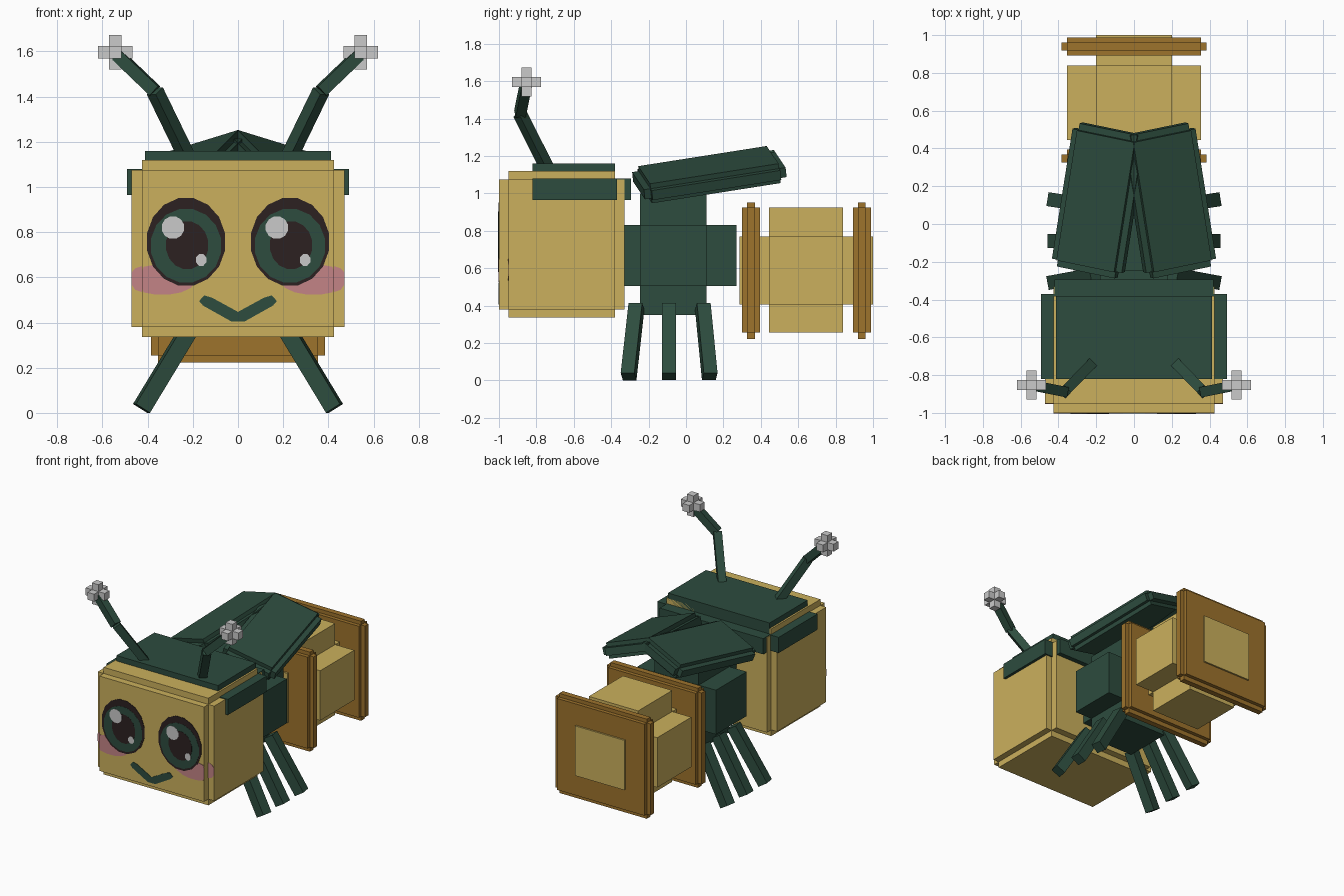
import bpy, bmesh, math
from mathutils import Matrix, Vector

if "Cube" in bpy.data.objects:
    bpy.data.objects.remove(bpy.data.objects["Cube"], do_unlink=True)


def material(name, rgb):
    lin = [(c / 255 / 12.92 if c < 11 else ((c / 255 + 0.055) / 1.055) ** 2.4) for c in rgb] + [1]
    m = bpy.data.materials.new(name)
    m.use_nodes = True
    m.diffuse_color = lin
    m.node_tree.nodes["Principled BSDF"].inputs["Base Color"].default_value = lin
    return m


YELLOW = material("honey yellow", (203, 176, 93))
GREEN = material("dark green", (45, 76, 62))
BROWN = material("wood brown", (157, 115, 44))
WHITE = material("pale grey", (202, 202, 202))
BLACK = material("near black", (44, 33, 33))
PINK = material("blush pink", (195, 132, 134))


def finish(name, bm, mat):
    bmesh.ops.recalc_face_normals(bm, faces=bm.faces)
    me = bpy.data.meshes.new(name)
    bm.to_mesh(me)
    bm.free()
    me.materials.append(mat)
    ob = bpy.data.objects.new(name, me)
    bpy.context.collection.objects.link(ob)
    return ob


def boxes(name, mat, ranges, matrix=Matrix()):
    """One object from boxes given as (half_x, y0, y1, z0, z1)."""
    bm = bmesh.new()
    for hx, y0, y1, z0, z1 in ranges:
        place = (matrix @ Matrix.Translation((0, (y0 + y1) / 2, (z0 + z1) / 2))
                 @ Matrix.Diagonal((2 * hx, y1 - y0, z1 - z0, 1)))
        bmesh.ops.create_cube(bm, size=1, matrix=place)
    return finish(name, bm, mat)


def bars(name, mat, points, thick):
    """Square bars along a path."""
    bm = bmesh.new()
    for a, b in zip(points, points[1:]):
        a, b = Vector(a), Vector(b)
        rot = (b - a).to_track_quat('Z', 'Y').to_matrix().to_4x4()
        bmesh.ops.create_cube(bm, size=1, matrix=Matrix.Translation((a + b) / 2) @ rot
                              @ Matrix.Diagonal((thick, thick, (b - a).length, 1)))
    return finish(name, bm, mat)


def plate(name, mat, pts, y, depth=0.004):
    """Thin plate facing the front, from an outline in x and z."""
    bm = bmesh.new()
    face = bm.faces.new([bm.verts.new((x, y, z)) for x, z in pts])
    ext = bmesh.ops.extrude_face_region(bm, geom=[face])
    for v in ext["geom"]:
        if isinstance(v, bmesh.types.BMVert):
            v.co.y += depth
    return finish(name, bm, mat)


def oval(cx, cz, rx, rz, n=16):
    return [(cx + rx * math.cos((i + 0.5) * math.tau / n),
             cz + rz * math.sin((i + 0.5) * math.tau / n)) for i in range(n)]


# Head: a cube with stepped edges
boxes("head", YELLOW, [(0.425, -1.0, -0.33, 0.38, 1.075),
                       (0.472, -0.95, -0.38, 0.38, 1.075),
                       (0.425, -0.95, -0.38, 0.335, 1.12)])
# Cap over the top, sides and back of the head
boxes("head_cap", GREEN, [(0.412, -0.82, -0.38, 1.08, 1.16),
                          (0.492, -0.82, -0.37, 0.965, 1.08),
                          (0.42, -0.82, -0.295, 0.965, 1.08)])

# Face: eyes share the same highlight side
for side, s in (("right", -1), ("left", 1)):
    cx = 0.23 * s
    plate(side + "_eye_rim", BLACK, oval(cx, 0.757, 0.176, 0.197), -1.003)
    plate(side + "_iris", GREEN, oval(cx, 0.74, 0.158, 0.165), -1.004)
    plate(side + "_pupil", BLACK, oval(cx + 0.005, 0.742, 0.095, 0.107), -1.005)
    plate(side + "_eye_glint_large", WHITE, oval(cx - 0.058, 0.82, 0.051, 0.051, 12), -1.006)
    plate(side + "_eye_glint_small", WHITE, oval(cx + 0.067, 0.677, 0.025, 0.028, 8), -1.006)
    blush = [(s * min(x, 0.425), z) for x, z in oval(0.335, 0.59, 0.15, 0.068)]
    plate(side + "_blush", PINK, blush, -1.002)
    plate(side + "_blush_edge", PINK,
          [(s * x, z) for x, z in ((0.425, 0.535), (0.455, 0.545), (0.472, 0.57),
                                   (0.472, 0.62), (0.455, 0.64), (0.425, 0.65))], -0.952)
plate("mouth", GREEN, [(-0.15, 0.52), (-0.115, 0.51), (0, 0.447), (0.115, 0.51), (0.15, 0.52),
                       (0.172, 0.495), (0.155, 0.475), (0.03, 0.405), (-0.03, 0.405),
                       (-0.155, 0.475), (-0.172, 0.495)], -1.003)

# Middle body: three crossing blocks
boxes("thorax", GREEN, [(0.18, -0.245, 0.11, 0.35, 1.0),
                        (0.18, -0.33, 0.27, 0.505, 0.83),
                        (0.32, -0.245, 0.11, 0.505, 0.83)])

# Rear body: core, crossing blocks and two stepped end plates
boxes("abdomen", YELLOW, [(0.2, 0.285, 1.0, 0.405, 0.77),
                          (0.2, 0.445, 0.84, 0.255, 0.925),
                          (0.355, 0.445, 0.84, 0.405, 0.77)])
for name, y in (("front_plate", 0.347), ("rear_plate", 0.94)):
    boxes(name, BROWN, [(0.355, y - 0.048, y + 0.048, 0.255, 0.925),
                        (0.385, y - 0.021, y + 0.021, 0.255, 0.925),
                        (0.355, y - 0.021, y + 0.021, 0.222, 0.952)])

for side, s in (("right", -1), ("left", 1)):
    # Antenna with a knee and a cross-shaped tip
    bars(side + "_antenna", GREEN, [(0.215 * s, -0.73, 1.11), (0.368 * s, -0.888, 1.425),
                                    (0.535 * s, -0.855, 1.585)], 0.055)
    tip = Matrix.Translation((0.543 * s, -0.852, 1.596))
    a, b = 0.077, 0.027
    boxes(side + "_antenna_tip", WHITE, [(a, -b, b, -b, b), (b, -a, a, -b, b),
                                         (b, -b, b, -a, a)], tip)
    # Legs, fanned slightly
    for name, y_top, y_foot in (("front", -0.265, -0.307), ("middle", -0.09, -0.09),
                                ("back", 0.09, 0.127)):
        bars(f"{side}_{name}_leg", GREEN, [(0.2 * s, y_top, 0.395), (0.427 * s, y_foot, 0.02)], 0.074)
    # Wing: thick slab with a thinner, wider layer, sloping outwards
    rot = (Matrix.Rotation(math.radians(9 * s), 4, 'Z')
           @ Matrix.Rotation(math.radians(8.8), 4, 'X')
           @ Matrix.Rotation(math.radians(17 * s), 4, 'Y'))
    boxes(side + "_wing", GREEN, [(0.163, -0.388, 0.388, -0.027, 0.027),
                                  (0.163, -0.352, 0.352, -0.055, 0.055),
                                  (0.197, -0.352, 0.352, -0.027, 0.027)],
          Matrix.Translation((0.187 * s, 0.125, 1.1)) @ rot)
